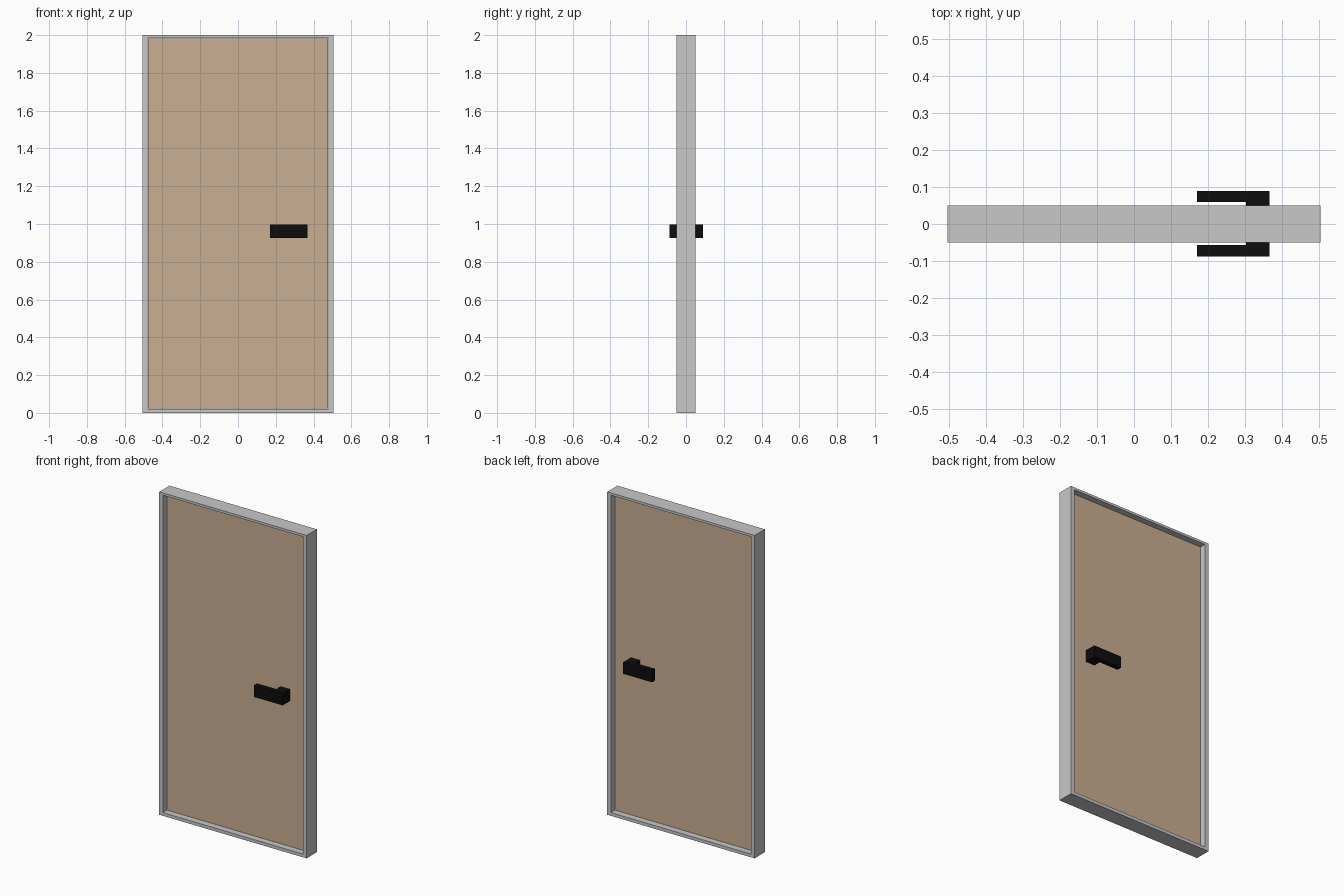
import bpy, bmesh

if "Cube" in bpy.data.objects:
    bpy.data.objects.remove(bpy.data.objects["Cube"])


def material(name, rgb):
    m = bpy.data.materials.new(name)
    m.diffuse_color = (*rgb, 1)
    m.use_nodes = True
    m.node_tree.nodes["Principled BSDF"].inputs["Base Color"].default_value = m.diffuse_color
    return m


GREY = material("frame_grey", (0.58, 0.58, 0.58))
TAN = material("door_tan", (0.59, 0.43, 0.29))
BLACK = material("handle_black", (0.004, 0.004, 0.004))


def finish(name, bm, mat):
    bmesh.ops.recalc_face_normals(bm, faces=bm.faces)
    me = bpy.data.meshes.new(name)
    bm.to_mesh(me)
    bm.free()
    me.materials.append(mat)
    ob = bpy.data.objects.new(name, me)
    bpy.context.collection.objects.link(ob)
    return ob


def extrude(name, outline, plane, lo, hi, mat):
    """Extrude a 2D outline along the axis missing from the plane."""
    bm = bmesh.new()
    if plane == "xy":
        face = bm.faces.new([bm.verts.new((a, b, lo)) for a, b in outline])
        shift = (0, 0, hi - lo)
    else:
        face = bm.faces.new([bm.verts.new((a, lo, b)) for a, b in outline])
        shift = (0, hi - lo, 0)
    ext = bmesh.ops.extrude_face_region(bm, geom=[face], use_keep_orig=True)
    verts = [v for v in ext["geom"] if isinstance(v, bmesh.types.BMVert)]
    bmesh.ops.translate(bm, verts=verts, vec=shift)
    return finish(name, bm, mat)


# Frame: closed rectangular ring
def rect(w, z0, z1):
    return [(-w, z0), (w, z0), (w, z1), (-w, z1)]


bm = bmesh.new()
loops = [[bm.verts.new((x, y, z)) for x, z in r]
         for r, y in ((rect(0.505, 0, 2), -0.05), (rect(0.505, 0, 2), 0.05),
                      (rect(0.48, 0.02, 1.985), 0.05),
                      (rect(0.48, 0.02, 1.985), -0.05))]
for a, b in zip(loops, loops[1:] + loops[:1]):
    for i in range(4):
        j = (i + 1) % 4
        bm.faces.new((a[i], a[j], b[j], b[i]))
finish("frame", bm, GREY)

# Door leaf, recessed on both sides
extrude("door_leaf", rect(0.477, 0.023, 1.982), "xz", -0.015, 0.015, TAN)

# L-shaped lever handles, one each side
for side, name in ((-1, "front_handle"), (1, "back_handle")):
    outline = [(0.303, 0.012), (0.367, 0.012), (0.367, 0.089),
               (0.17, 0.089), (0.17, 0.058), (0.303, 0.058)]
    extrude(name, [(x, side * y + 0.001) for x, y in outline], "xy",
            0.925, 0.997, BLACK)
